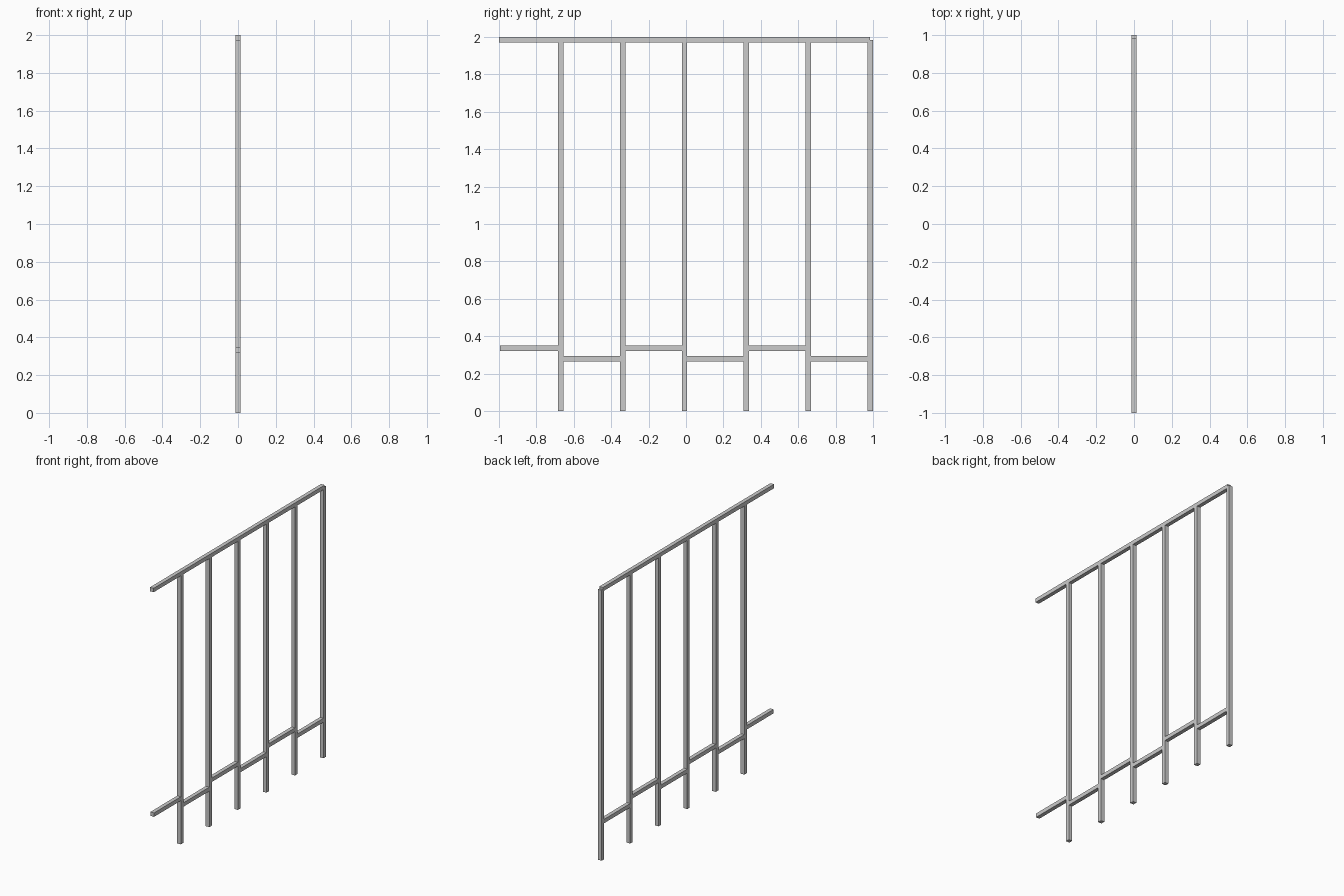
import bpy

if "Cube" in bpy.data.objects:
    bpy.data.objects.remove(bpy.data.objects["Cube"])

W = 0.029          # square bar thickness
PITCH = 0.331      # post spacing
FIRST = -0.670     # first post centre


def bar(name, y0, y1, z0, z1):
    bpy.ops.mesh.primitive_cube_add(size=1, location=(0, (y0 + y1) / 2, (z0 + z1) / 2))
    ob = bpy.context.object
    ob.name = name
    ob.scale = (W, y1 - y0, z1 - z0)
    bpy.ops.object.transform_apply(location=False, rotation=False, scale=True)
    return ob


# Top rail, ending over the middle of the last post
bar("top_rail", -1.0, 0.985, 2.0 - W, 2.0)

# Pointless upright bars reaching into the top rail
posts = [FIRST + i * PITCH for i in range(6)]
for i, y in enumerate(posts):
    bar(f"upright_{i + 1}", y - W / 2, y + W / 2, 0.0, 1.985)

# Staggered lower rail pieces between the uprights
starts = [-0.995] + [y + W / 2 for y in posts[:-1]]
for i, (start, post) in enumerate(zip(starts, posts)):
    zc = 0.335 if i % 2 == 0 else 0.279
    bar(f"lower_rail_{i + 1}", start, post - W / 2, zc - W / 2, zc + W / 2)
